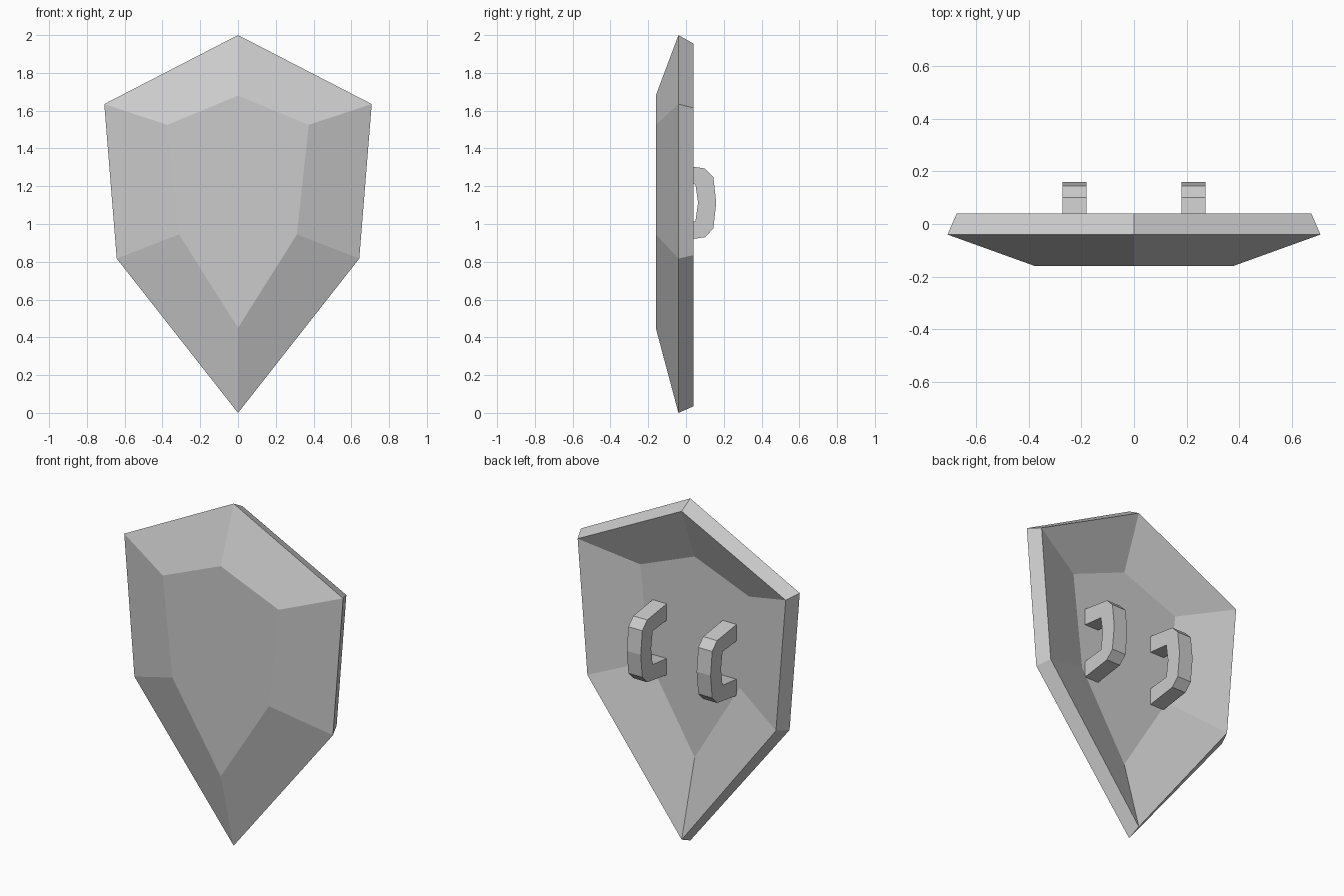
import bpy, bmesh

if "Cube" in bpy.data.objects:
    bpy.data.objects.remove(bpy.data.objects["Cube"])


def loft(name, rings, axis_cap=True):
    """Closed mesh through rings of equal length, capped at both ends."""
    bm = bmesh.new()
    loops = [[bm.verts.new(p) for p in ring] for ring in rings]
    for a, b in zip(loops, loops[1:]):
        n = len(a)
        for i in range(n):
            j = (i + 1) % n
            bm.faces.new((a[i], a[j], b[j], b[i]))
    bm.faces.new(loops[0])
    bm.faces.new(loops[-1])
    bmesh.ops.recalc_face_normals(bm, faces=bm.faces)
    mesh = bpy.data.meshes.new(name)
    bm.to_mesh(mesh)
    bm.free()
    obj = bpy.data.objects.new(name, mesh)
    bpy.context.collection.objects.link(obj)
    return obj


def outline(y, top, shoulder, hip, tip):
    """Symmetric six-sided shield outline at depth y."""
    (sx, sz), (hx, hz) = shoulder, hip
    return [(0, y, top), (sx, y, sz), (hx, y, hz),
            (0, y, tip), (-hx, y, hz), (-sx, y, sz)]


# Shield plate: front facet, outer edge, back rim, recessed back
loft("shield_plate", [
    outline(-0.16, 1.68, (0.375, 1.525), (0.312, 0.945), 0.45),
    outline(-0.04, 2.0, (0.708, 1.635), (0.642, 0.817), 0.0),
    outline(0.04, 1.955, (0.673, 1.615), (0.61, 0.835), 0.035),
    outline(-0.08, 1.645, (0.352, 1.505), (0.292, 0.955), 0.47),
])

# Pair of chunky grips on the back; upper half profile (y, offset from centre)
HALF_OUTER = [(-0.08, 0.208), (0.10, 0.182), (0.145, 0.136)]
HALF_INNER = [(0.05, 0.098), (-0.08, 0.112)]
GRIP_Z = 1.112
profile = (HALF_OUTER + [(0.16, 0)] + [(y, -d) for y, d in reversed(HALF_OUTER)]
           + [(y, -d) for y, d in reversed(HALF_INNER)] + [(0.064, 0)] + HALF_INNER)
for side, x in (("left", -0.226), ("right", 0.226)):
    loft("grip_" + side, [[(x + dx, y, GRIP_Z + d) for y, d in profile]
                          for dx in (-0.045, 0.045)])
